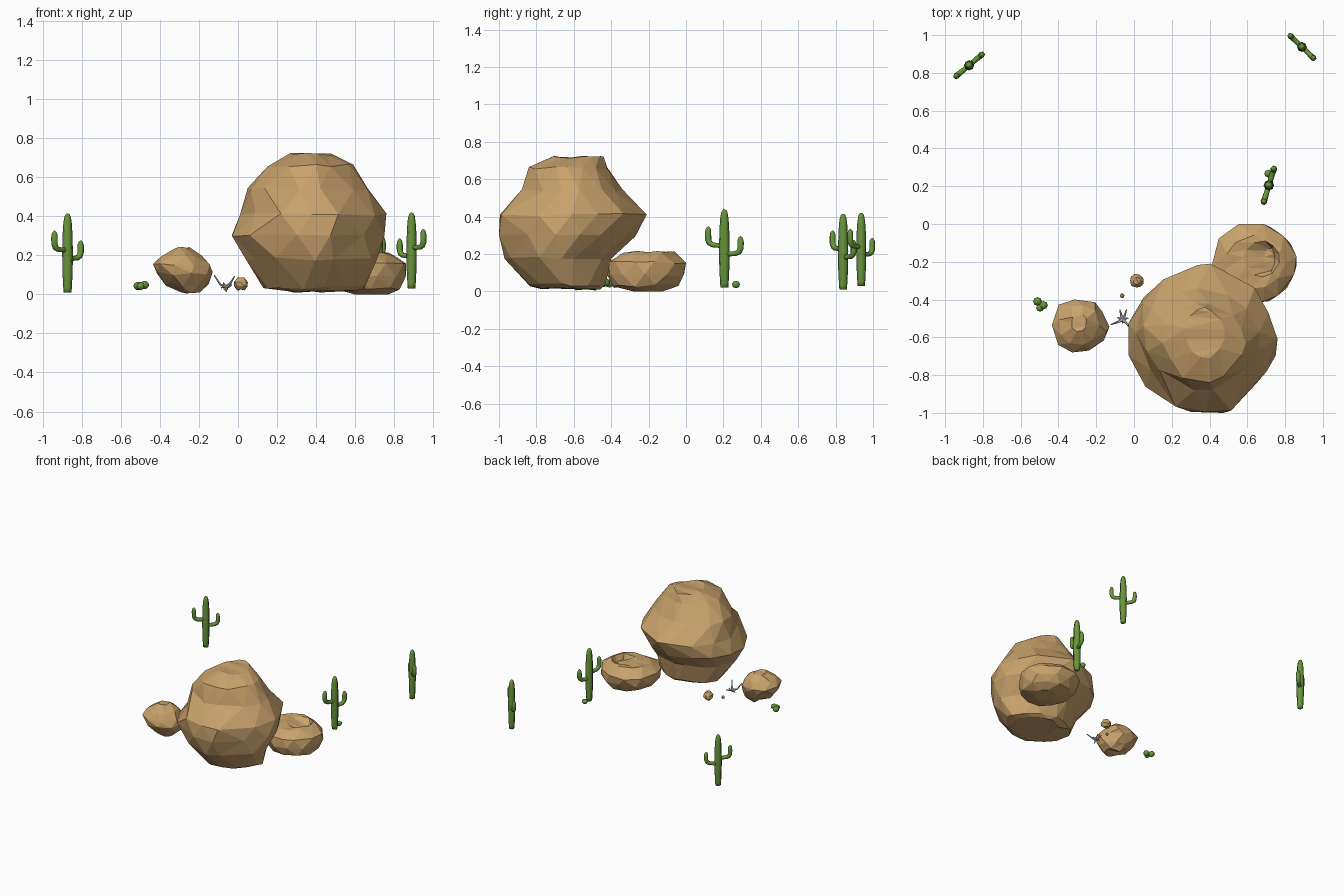
import bpy, bmesh, random
from math import sin, cos, pi, radians
from mathutils import Vector

if "Cube" in bpy.data.objects:
    bpy.data.objects.remove(bpy.data.objects["Cube"])

def material(name, rgb):
    m = bpy.data.materials.new(name)
    m.diffuse_color = (*rgb, 1)
    m.use_nodes = True
    m.node_tree.nodes["Principled BSDF"].inputs["Base Color"].default_value = m.diffuse_color
    return m

SAND = material("sandstone", (0.58, 0.36, 0.15))
GREEN = material("cactus_green", (0.14, 0.31, 0.045))

def finish(name, bm, mat=None, smooth=False):
    bmesh.ops.recalc_face_normals(bm, faces=bm.faces)
    me = bpy.data.meshes.new(name)
    bm.to_mesh(me)
    bm.free()
    if mat:
        me.materials.append(mat)
    for p in me.polygons:
        p.use_smooth = smooth
    ob = bpy.data.objects.new(name, me)
    bpy.context.collection.objects.link(ob)
    return ob

def rock(name, rings, n, seed, rough=0.07, zr=0.015, outline=None, limits=None):
    """Faceted rock lofted through rings (z, xmin, xmax, ymin, ymax).
    outline: plan shape used for every ring; limits: diagonal cut per ring."""
    rnd = random.Random(seed)
    bm = bmesh.new()
    loops = []
    for i, (z, x0, x1, y0, y1) in enumerate(rings):
        pts = []
        for k in range(n):
            r = 1 + rnd.uniform(-rough, rough)
            t = k + 0.5 * (i % 2) + rnd.uniform(-.18, .18)
            if outline:
                f = t % n
                p = Vector(outline[int(f)]).lerp(Vector(outline[(int(f) + 1) % n]), f % 1)
            else:
                p = Vector((cos(2 * pi * t / n), sin(2 * pi * t / n)))
            pts.append(p * r)
        lo = [min(p[j] for p in pts) for j in (0, 1)]
        hi = [max(p[j] for p in pts) for j in (0, 1)]
        loop = []
        for p in pts:
            v = Vector((x0 + (x1 - x0) * (p.x - lo[0]) / (hi[0] - lo[0]),
                        y0 + (y1 - y0) * (p.y - lo[1]) / (hi[1] - lo[1]),
                        max(0, z + rnd.uniform(-zr, zr))))
            if limits:
                d = Vector((.82, .573, 0))
                v -= d * max(0, v.dot(d) - limits[i])
            loop.append(bm.verts.new(v))
        loops.append(loop)
    for i in range(len(loops) - 1):
        a, b = loops[i], loops[i + 1]
        for k in range(n):
            q = (k + 1) % n
            if i % 2 == 0:
                bm.faces.new((a[k], a[q], b[k]))
                bm.faces.new((a[q], b[q], b[k]))
            else:
                bm.faces.new((a[k], a[q], b[q]))
                bm.faces.new((a[k], b[q], b[k]))
    for l in (loops[0], loops[-1]):
        bm.faces.new(l)
    # merge nearly level facets into bigger planes
    bmesh.ops.dissolve_limit(bm, angle_limit=radians(12), verts=bm.verts, edges=bm.edges)
    bmesh.ops.triangulate(bm, faces=[f for f in bm.faces if len(f.verts) > 4])
    return finish(name, bm, SAND)

def tube(bm, path, radii, ref, sides=12, rib=1.0):
    """Tapered tube along a path, with alternating ribs."""
    path = [Vector(p) for p in path]
    ref = Vector(ref)
    prev = None
    for i, p in enumerate(path):
        t = (path[min(i + 1, len(path) - 1)] - path[max(i - 1, 0)]).normalized()
        u = (ref - t * ref.dot(t)).normalized()
        v = t.cross(u)
        ring = []
        for k in range(sides):
            a = 2 * pi * k / sides
            r = radii[i] * (rib if k % 2 else 1)
            ring.append(bm.verts.new(p + u * r * cos(a) + v * r * sin(a)))
        if prev:
            for k in range(sides):
                q = (k + 1) % sides
                bm.faces.new((prev[k], prev[q], ring[q], ring[k]))
        else:
            bm.faces.new(ring)
        prev = ring
    bm.faces.new(prev)

# Boulders, from the ground up to the crown
plan = [(.395, 0), (.37, .12), (.25, .30), (.045, .39), (-.055, .39), (-.245, .30), (-.325, .20),
        (-.395, .02), (-.295, -.15), (-.195, -.33), (.045, -.39), (.16, -.35), (.355, -.13)]
rock("large_boulder", [
    (.015, .22, .60, -.80, -.46), (.035, .13, .65, -.84, -.43),
    (.18, .04, .71, -.97, -.40), (.30, -.03, .75, -1.0, -.27), (.41, .01, .76, -.995, -.21),
    (.54, .05, .665, -.88, -.34), (.66, .15, .59, -.84, -.42), (.718, .27, .48, -.71, -.44)],
    13, 4, 0.03, 0.008, plan, (.14, .18, .24, .32, .33, .30, .25, .2))
rock("flat_boulder", [
    (.0, .60, .77, -.28, -.12), (.03, .47, .83, -.39, -.04), (.09, .43, .86, -.42, -.01),
    (.155, .41, .86, -.41, -.0), (.205, .48, .80, -.34, -.06), (.212, .58, .77, -.28, -.09),
    (.175, .69, .745, -.25, -.13)], 11, 2, 0.05, 0.008)
rock("small_boulder", [
    (.015, -.29, -.19, -.59, -.47), (.05, -.37, -.15, -.63, -.44), (.11, -.415, -.13, -.67, -.41),
    (.155, -.435, -.145, -.68, -.40), (.205, -.395, -.185, -.64, -.43), (.232, -.34, -.25, -.57, -.47)],
    9, 7, 0.08, 0.012)

def pebble(name, x, y, z, r, seed):
    rock(name, [(z + h * r, x - w * r, x + w * r, y - w * r, y + w * r)
                for h, w in ((-.85, .5), (-.35, .95), (.3, .98), (.85, .5))],
         8, seed, 0.08, 0.1 * r)

pebble("pebble_large", .015, -.30, .053, .036, 1)
pebble("pebble_tiny", -.063, -.38, .03, .012, 3)

def cactus(name, x, y, base, height, heading):
    """Ribbed column with a high arm along the heading and a low arm opposite."""
    bm = bmesh.new()
    s = height / 0.405
    hs = (0, .06, .25, .5, .75, .88, .95, .985, 1)
    rs = (.020, .022, .026, .0275, .025, .0215, .017, .011, .003)
    tube(bm, [(x, y, base + height * h) for h in hs], [r * s for r in rs], (1, 0, 0), 16, .88)
    for turn, elbow, tip in ((0, .218, .316), (pi, .174, .266)):
        a = heading + turn
        d = Vector((cos(a), sin(a), 0))
        prof = [(.0, elbow - .002, .0135), (.038, elbow, .0135), (.064, elbow + .003, .0145),
                (.080, elbow + .012, .0155), (.087, elbow + .028, .0165),
                (.088, (elbow + tip) / 2 + .012, .017), (.087, tip - .018, .015),
                (.087, tip - .006, .0095), (.087, tip, .002)]
        tube(bm, [Vector((x, y, base)) + d * o * s + Vector((0, 0, h * s)) for o, h, _ in prof],
             [r * s for _, _, r in prof], (-sin(a), cos(a), 0), 12, .88)
    return finish(name, bm, GREEN, True)

cactus("cactus_back_left", -.873, .84, .01, .405, radians(220))
cactus("cactus_back_right", .889, .937, .03, .39, radians(-44))
cactus("cactus_middle", .714, .205, .02, .42, radians(253))

# Small round cacti
def ball_cactus(name, balls):
    bm = bmesh.new()
    for x, y, z, r in balls:
        prof = [(sin(pi * k / 8), -cos(pi * k / 8)) for k in range(9)]
        tube(bm, [(x, y, z + .9 * r * h) for _, h in prof],
             [max(r * w, .001) for w, _ in prof], (1, 0, 0), 16, .88)
    return finish(name, bm, GREEN, True)

ball_cactus("round_cactus_cluster", [(-.511, -.410, .043, .024), (-.479, -.43, .048, .023),
                                     (-.498, -.444, .042, .021)])
ball_cactus("round_cactus_single", [(.71, .267, .037, .021)])

# Dry twigs branching from a small root
bm = bmesh.new()
root = Vector((-.06, -.505, .04))
for mid, tip in (((-.09, -.52, .05), (-.122, -.533, .098)), ((-.04, -.525, .055), (-.018, -.555, .092)),
                 ((-.068, -.48, .045), (-.075, -.455, .06)), ((-.048, -.48, .045), (-.04, -.453, .055)),
                 ((-.075, -.50, .038), (-.088, -.495, .033)), ((-.045, -.50, .04), (-.03, -.50, .05)),
                 ((-.06, -.51, .028), (-.06, -.525, .015))):
    tube(bm, [root, mid, tip], [.011, .006, .003], (.3, .5, -.8), 6)
finish("dry_twigs", bm)
